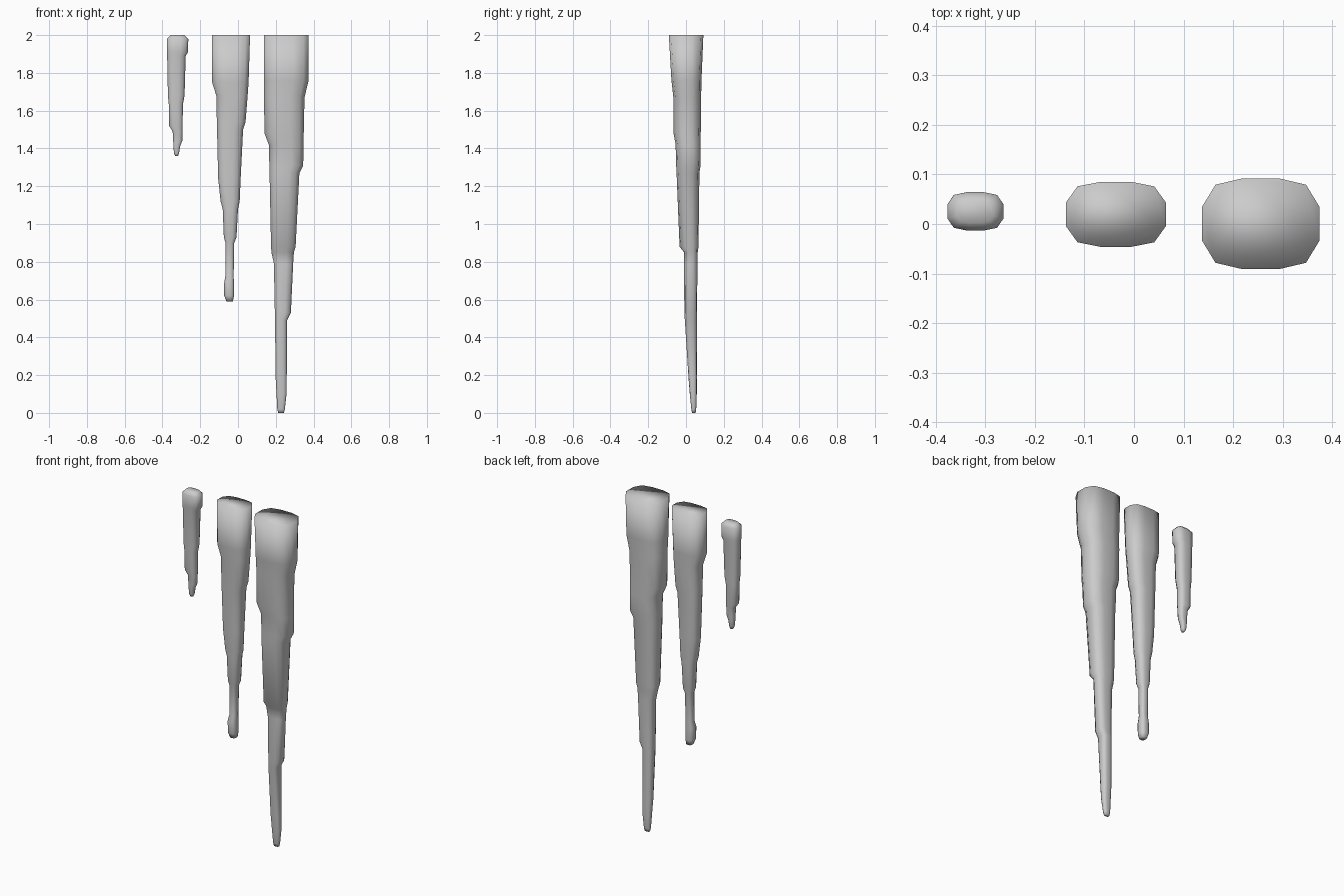
import bpy, bmesh

# Twelve-sided rounded cross-section, built by mirroring one quadrant
quad = [(1.0, 0.37), (0.77, 0.86), (0.31, 1.0)]
SECTION = (quad + [(-x, y) for x, y in reversed(quad)]
           + [(-x, -y) for x, y in quad] + [(x, -y) for x, y in reversed(quad)])


def icicle(name, rings):
    """Loft rings of (z, left, right, front, back), capped and smooth."""
    bm = bmesh.new()
    loops = []
    for z, left, right, front, back in rings:
        cx, cy = (left + right) / 2, (front + back) / 2
        rx, ry = (right - left) / 2, (back - front) / 2
        loops.append([bm.verts.new((cx + rx * u, cy + ry * v, z)) for u, v in SECTION])
    n = len(SECTION)
    for a, b in zip(loops, loops[1:]):
        for i in range(n):
            j = (i + 1) % n
            bm.faces.new((a[i], b[i], b[j], a[j]))
    bm.faces.new(loops[0])
    bm.faces.new(loops[-1][::-1])
    bmesh.ops.recalc_face_normals(bm, faces=bm.faces)
    for f in bm.faces:
        f.smooth = True
    mesh = bpy.data.meshes.new(name)
    bm.to_mesh(mesh)
    bm.free()
    obj = bpy.data.objects.new(name, mesh)
    bpy.context.collection.objects.link(obj)
    return obj


# Long right icicle
icicle("long_icicle", [
    (2.00, .137, .374, -.091, .092),
    (1.76, .137, .374, -.077, .082),
    (1.67, .138, .352, -.067, .080),
    (1.48, .140, .348, -.066, .078),
    (1.42, .163, .347, -.055, .078),
    (1.31, .166, .345, -.052, .077),
    (1.27, .167, .325, -.050, .071),
    (0.88, .175, .305, -.034, .066),
    (0.85, .177, .296, -.010, .062),
    (0.79, .190, .292, -.010, .060),
    (0.53, .195, .280, -.009, .059),
    (0.49, .196, .260, -.006, .058),
    (0.19, .199, .258, .013, .058),
    (0.10, .204, .257, .020, .057),
    (0.02, .208, .248, .028, .054),
    (0.00, .213, .243, .032, .051),
])

# Middle icicle with a swollen tip
icicle("middle_icicle", [
    (2.00, -.137, .064, -.046, .085),
    (1.75, -.137, .056, -.040, .080),
    (1.68, -.115, .051, -.034, .078),
    (1.54, -.112, .040, -.030, .075),
    (1.50, -.111, .027, -.027, .072),
    (1.24, -.105, .014, -.018, .066),
    (1.12, -.092, .009, -.012, .062),
    (1.08, -.081, .000, -.009, .060),
    (0.93, -.075, -.008, -.004, .056),
    (0.90, -.066, -.020, .004, .050),
    (0.73, -.066, -.023, .004, .046),
    (0.69, -.073, -.022, -.006, .048),
    (0.62, -.073, -.021, -.004, .048),
    (0.59, -.061, -.027, .004, .044),
])

# Short left icicle with a rounded top
icicle("short_icicle", [
    (2.00, -.357, -.283, .002, .048),
    (1.98, -.376, -.263, -.013, .064),
    (1.91, -.376, -.265, -.013, .064),
    (1.89, -.375, -.277, -.010, .062),
    (1.68, -.371, -.283, -.006, .058),
    (1.63, -.366, -.292, -.002, .055),
    (1.52, -.365, -.293, .000, .053),
    (1.49, -.346, -.294, .006, .049),
    (1.44, -.343, -.295, .008, .047),
    (1.41, -.342, -.307, .011, .044),
    (1.375, -.339, -.312, .014, .041),
    (1.36, -.332, -.317, .018, .036),
])
